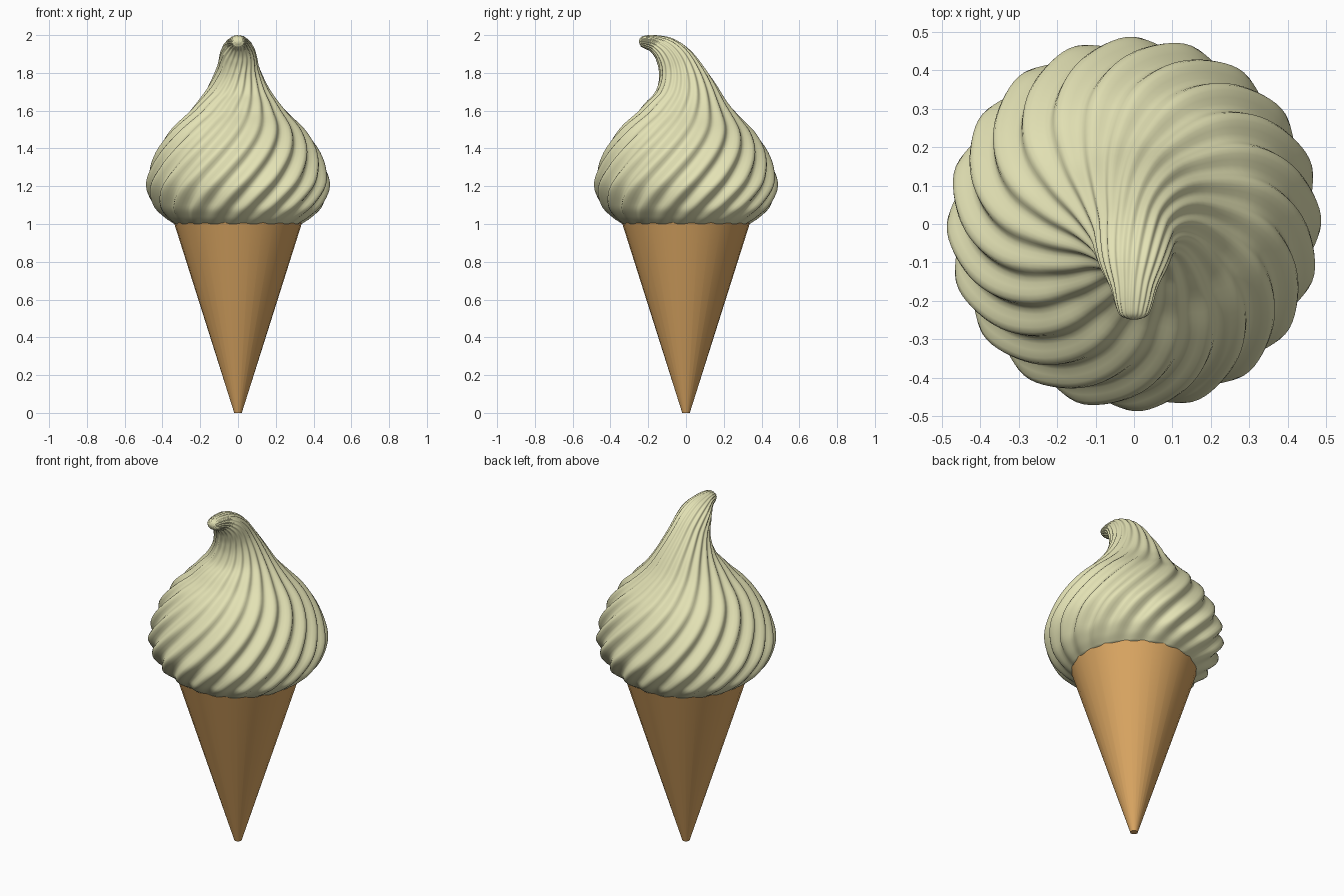
import bpy, bmesh, math
from mathutils import Vector

if "Cube" in bpy.data.objects:
    bpy.data.objects.remove(bpy.data.objects["Cube"])

LOBES, SIDES, STEPS = 20, 160, 5
TWIST, DEPTH = 1.95, 0.075


def make_object(name, bm, color):
    bmesh.ops.recalc_face_normals(bm, faces=bm.faces)
    mesh = bpy.data.meshes.new(name)
    bm.to_mesh(mesh)
    bm.free()
    obj = bpy.data.objects.new(name, mesh)
    bpy.context.collection.objects.link(obj)
    mat = bpy.data.materials.new(name + "_material")
    mat.diffuse_color = (*color, 1)
    mat.use_nodes = True
    mat.node_tree.nodes["Principled BSDF"].inputs["Base Color"].default_value = mat.diffuse_color
    mesh.materials.append(mat)
    bpy.ops.object.select_all(action='DESELECT')
    obj.select_set(True)
    bpy.context.view_layer.objects.active = obj
    bpy.ops.object.shade_smooth_by_angle(angle=math.radians(50))
    return obj


def catmull(points, steps):
    """Smooth curve through the given vectors."""
    pts = [2 * points[0] - points[1]] + points + [2 * points[-1] - points[-2]]
    out = []
    for a, b, c, d in zip(pts, pts[1:], pts[2:], pts[3:]):
        for i in range(steps):
            t = i / steps
            out.append(0.5 * (2 * b + (c - a) * t + (2 * a - 5 * b + 4 * c - d) * t * t
                              + (3 * b - a - 3 * c + d) * t ** 3))
    return out + [points[-1]]


# Wafer cone
bm = bmesh.new()
bmesh.ops.create_cone(bm, cap_ends=True, segments=32, radius1=0.02, radius2=0.34, depth=1.01)
bmesh.ops.translate(bm, verts=bm.verts, vec=(0, 0, 0.505))
make_object("wafer_cone", bm, (0.72, 0.39, 0.125))

# Soft ice cream: fluted, twisted sweep along a centre line that curls forward.
# Each point is (centre y, centre z, radius).
spine = [Vector(p) for p in [
    (0, 1.0, 0.338), (0, 1.04, 0.395), (0, 1.1, 0.452), (0, 1.2, 0.487), (0, 1.3, 0.468),
    (0, 1.4, 0.425), (0, 1.5, 0.355), (0, 1.6, 0.255), (-0.004, 1.7, 0.176), (-0.025, 1.79, 0.128),
    (-0.06, 1.865, 0.1), (-0.108, 1.92, 0.076), (-0.165, 1.953, 0.049),
    (-0.213, 1.963, 0.036), (-0.238, 1.963, 0.026), (-0.248, 1.962, 0.008)]]
path = catmull(spine, STEPS)
bm = bmesh.new()
rings = []
length = 0
for i, p in enumerate(path):
    before, after = path[max(i - 1, 0)], path[min(i + 1, len(path) - 1)]
    tangent = Vector((after.x - before.x, after.y - before.y)).normalized()
    if i:
        length += math.hypot(p.x - path[i - 1].x, p.y - path[i - 1].y)
    phase = TWIST * (length - 0.2)
    widen = 1 + 0.4 * min(1, max(0, (length - 0.85) / 0.25))  # tip is wider than thick
    ring = []
    for k in range(SIDES):
        a = 2 * math.pi * k / SIDES
        groove = 0.5 - 0.5 * math.cos(LOBES * a)
        fade = min(1, 0.35 + length * 6)
        r = p.z * (1 - DEPTH * fade * groove)
        x, n = widen * r * math.cos(a + phase), r * math.sin(a + phase)
        ring.append(bm.verts.new((x, p.x + n * tangent.y, p.y - n * tangent.x)))
    rings.append(ring)
for lower, upper in zip(rings, rings[1:]):
    for k in range(SIDES):
        j = (k + 1) % SIDES
        bm.faces.new((lower[k], lower[j], upper[j], upper[k]))
bm.faces.new(rings[0])
bm.faces.new(rings[-1])
make_object("ice_cream_swirl", bm, (0.77, 0.76, 0.46))
